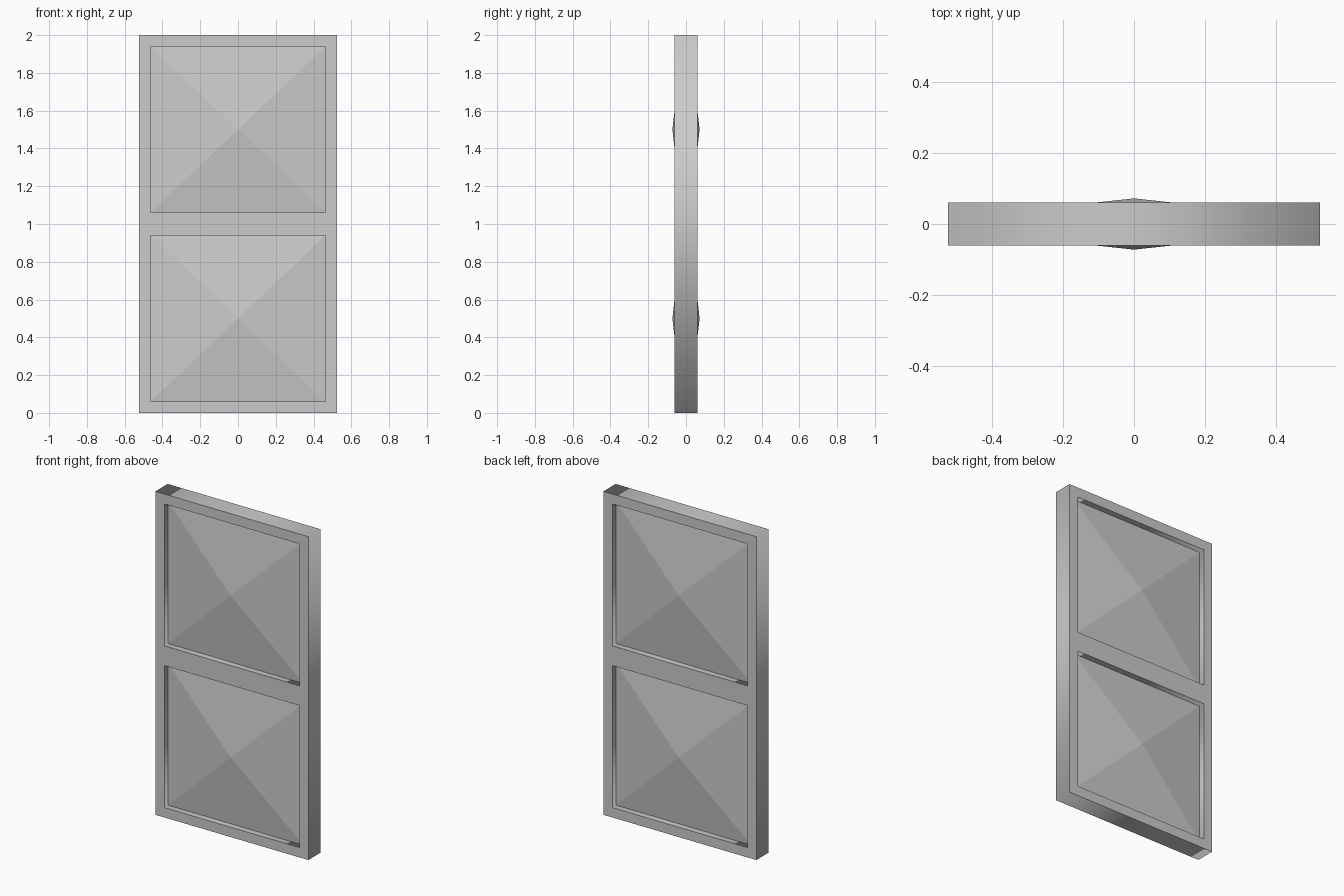
import bpy, bmesh, math
from mathutils import Matrix

if "Cube" in bpy.data.objects:
    bpy.data.objects.remove(bpy.data.objects["Cube"])

HALF_W, HEIGHT, HALF_T = 0.523, 2.0, 0.06   # outer frame
BORDER = 0.061                              # frame width around each panel
BASE_T, PEAK_T = 0.022, 0.072               # panel half thickness at rim and at peak
IN_W = HALF_W - BORDER
IN_H = 1.0 - 2 * BORDER


def add_rect(curve, half_w, z0, z1):
    s = curve.splines.new('POLY')
    s.points.add(3)
    for p, (x, z) in zip(s.points, [(-half_w, z0), (half_w, z0), (half_w, z1), (-half_w, z1)]):
        p.co = (x, z, 0, 1)
    s.use_cyclic_u = True


# Frame: outer rectangle with two openings, extruded to both sides
curve = bpy.data.curves.new("frame", 'CURVE')
curve.dimensions = '2D'
curve.fill_mode = 'BOTH'
curve.extrude = HALF_T
add_rect(curve, HALF_W, 0, HEIGHT)
for z in (0, 1):
    add_rect(curve, IN_W, z + BORDER, z + 1 - BORDER)
frame = bpy.data.objects.new("frame", curve)
bpy.context.collection.objects.link(frame)
frame.rotation_euler.x = math.pi / 2
bpy.context.view_layer.objects.active = frame
frame.select_set(True)
bpy.ops.object.convert(target='MESH')


# Panels: thin slabs raised to a shallow pyramid on front and back
def panel(name, zc):
    bm = bmesh.new()
    bmesh.ops.create_cube(bm, size=1, matrix=Matrix.Diagonal((2 * IN_W, 2 * BASE_T, IN_H, 1)))
    bm.normal_update()
    faces = [f for f in bm.faces if abs(f.normal.y) > 0.9]
    bmesh.ops.poke(bm, faces=faces, offset=PEAK_T - BASE_T)
    bmesh.ops.recalc_face_normals(bm, faces=bm.faces)
    mesh = bpy.data.meshes.new(name)
    bm.to_mesh(mesh)
    bm.free()
    ob = bpy.data.objects.new(name, mesh)
    ob.location.z = zc
    bpy.context.collection.objects.link(ob)


panel("lower_panel", 0.5)
panel("upper_panel", 1.5)
